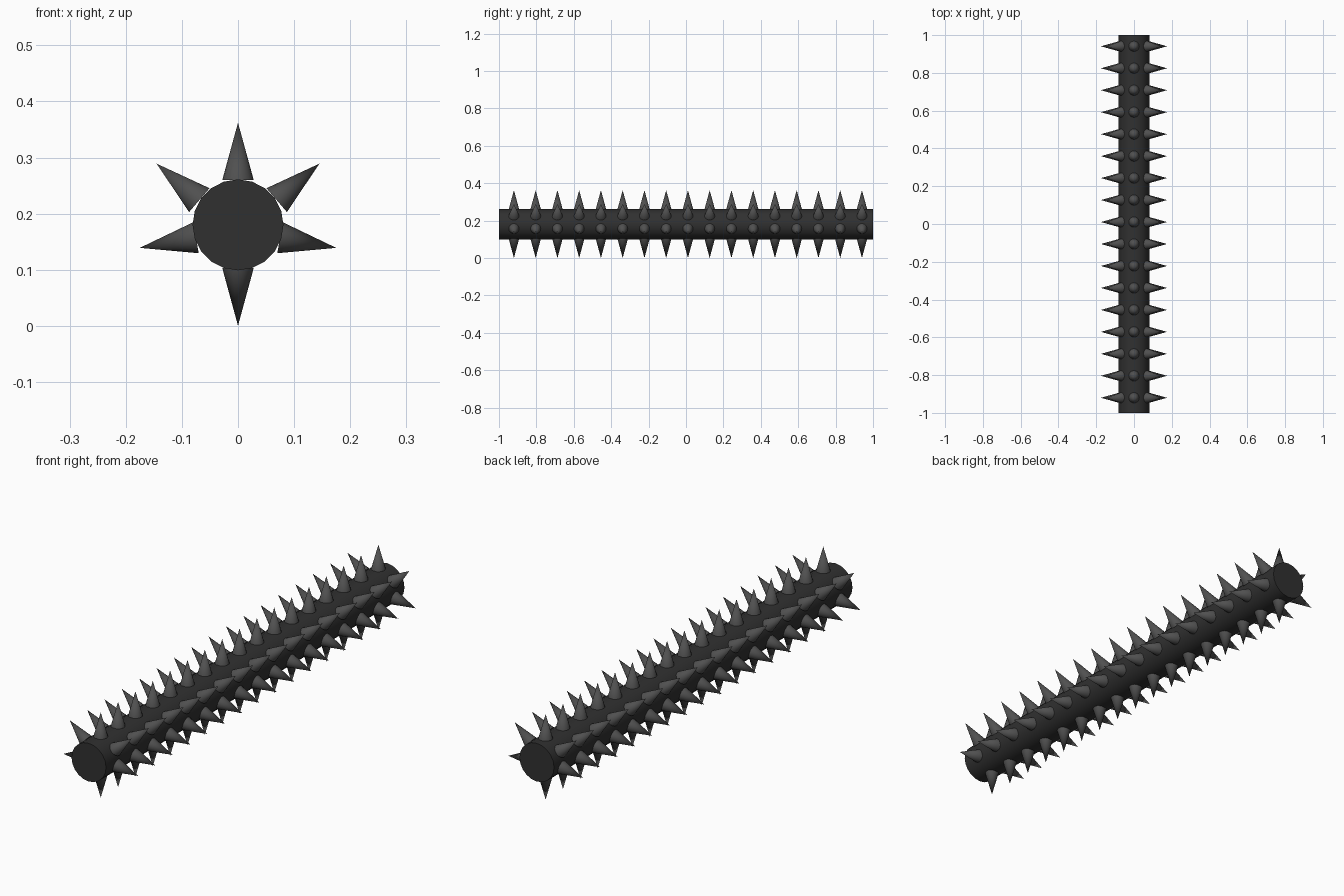
import bpy
from math import radians
from mathutils import Vector

if "Cube" in bpy.data.objects:
    bpy.data.objects.remove(bpy.data.objects["Cube"])

dark = bpy.data.materials.new("dark_metal")
dark.diffuse_color = (0.03, 0.03, 0.03, 1)
dark.use_nodes = True
dark.node_tree.nodes["Principled BSDF"].inputs["Base Color"].default_value = dark.diffuse_color
spike_grey = bpy.data.materials.new("spike_metal")
spike_grey.diffuse_color = (0.08, 0.08, 0.08, 1)
spike_grey.use_nodes = True
spike_grey.node_tree.nodes["Principled BSDF"].inputs["Base Color"].default_value = spike_grey.diffuse_color


def finish(name, mat):
    ob = bpy.context.object
    ob.name = name
    ob.data.materials.append(mat)
    bpy.ops.object.shade_smooth_by_angle(angle=radians(40))
    return ob


# Round bar lying along y
bpy.ops.mesh.primitive_cylinder_add(vertices=20, radius=0.081, depth=2,
                                    location=(0, 0, 0.18), rotation=(radians(90), 0, 0))
finish("bar", dark)

# One ring of six spikes: base centre and tip as (x, z), repeated along the bar
SPIKES = {
    "top": ((0, 0.26), (0, 0.362)),
    "bottom": ((0, 0.103), (0, 0.0)),
    "upper_right": ((0.069, 0.224), (0.145, 0.289)),
    "upper_left": ((-0.069, 0.224), (-0.145, 0.289)),
    "lower_right": ((0.075, 0.157), (0.175, 0.139)),
    "lower_left": ((-0.075, 0.157), (-0.175, 0.139)),
}
ROWS, FIRST, STEP = 17, -0.92, 0.1163

for name, (base, tip) in SPIKES.items():
    b = Vector((base[0], FIRST, base[1]))
    t = Vector((tip[0], FIRST, tip[1]))
    bpy.ops.mesh.primitive_cone_add(
        vertices=16, radius1=0.028, radius2=0, depth=(t - b).length,
        location=(b + t) / 2, rotation=(t - b).to_track_quat('Z', 'Y').to_euler())
    ob = finish(name + "_spikes", spike_grey)
    bpy.ops.object.transform_apply(location=True, rotation=True, scale=True)
    row = ob.modifiers.new("row", 'ARRAY')
    row.count = ROWS
    row.use_relative_offset = False
    row.use_constant_offset = True
    row.constant_offset_displace = (0, STEP, 0)
